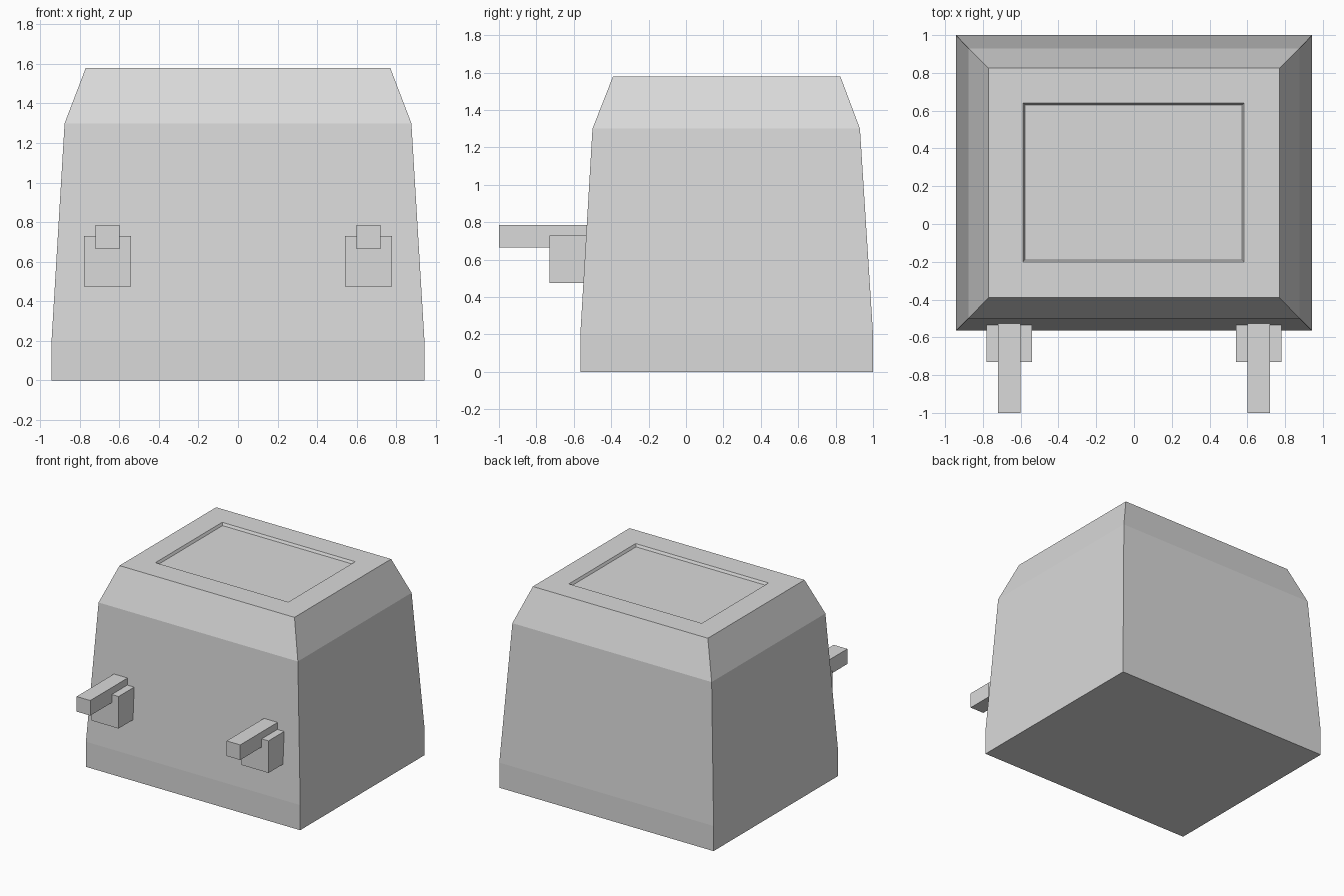
import bpy
import bmesh

cube = bpy.data.objects.get("Cube")
if cube:
    bpy.data.objects.remove(cube, do_unlink=True)

# Single grey material
grey = bpy.data.materials.new("plain_grey")
grey.use_nodes = True
colour = (0.7, 0.7, 0.7, 1)
grey.diffuse_color = colour
grey.node_tree.nodes["Principled BSDF"].inputs["Base Color"].default_value = colour


def loft(name, sections):
    """Skin rectangular sections (x0, x1, y0, y1, z) and cap both ends."""
    bm = bmesh.new()
    rings = []
    for x0, x1, y0, y1, z in sections:
        corners = ((x0, y0), (x1, y0), (x1, y1), (x0, y1))
        rings.append([bm.verts.new((x, y, z)) for x, y in corners])
    bm.faces.new(rings[0][::-1])
    bm.faces.new(rings[-1])
    for low, high in zip(rings, rings[1:]):
        for i in range(4):
            j = (i + 1) % 4
            bm.faces.new((low[i], low[j], high[j], high[i]))
    mesh = bpy.data.meshes.new(name)
    bm.to_mesh(mesh)
    bm.free()
    mesh.materials.append(grey)
    obj = bpy.data.objects.new(name, mesh)
    bpy.context.collection.objects.link(obj)
    return obj


def box(name, x0, x1, y0, y1, z0, z1):
    return loft(name, [(x0, x1, y0, y1, z0), (x0, x1, y0, y1, z1)])


# Tapered body with chamfered shoulders and a shallow recess in the top
top = 1.58
loft("body", [
    (-0.943, 0.943, -0.565, 1.0, 0),
    (-0.943, 0.943, -0.565, 1.0, 0.2),
    (-0.877, 0.877, -0.5, 0.93, 1.3),
    (-0.77, 0.77, -0.39, 0.825, top),
    (-0.587, 0.583, -0.2, 0.64, top),
    (-0.577, 0.573, -0.19, 0.63, top - 0.02),
])

# Paired brackets with forward-pointing prongs
for side, sign in (("left", 1), ("right", -1)):
    x = sign * 0.66
    box(side + "_bracket", x - 0.12, x + 0.12, -0.73, -0.5, 0.475, 0.73)
    box(side + "_prong", x - 0.06, x + 0.06, -1.0, -0.5, 0.665, 0.785)
